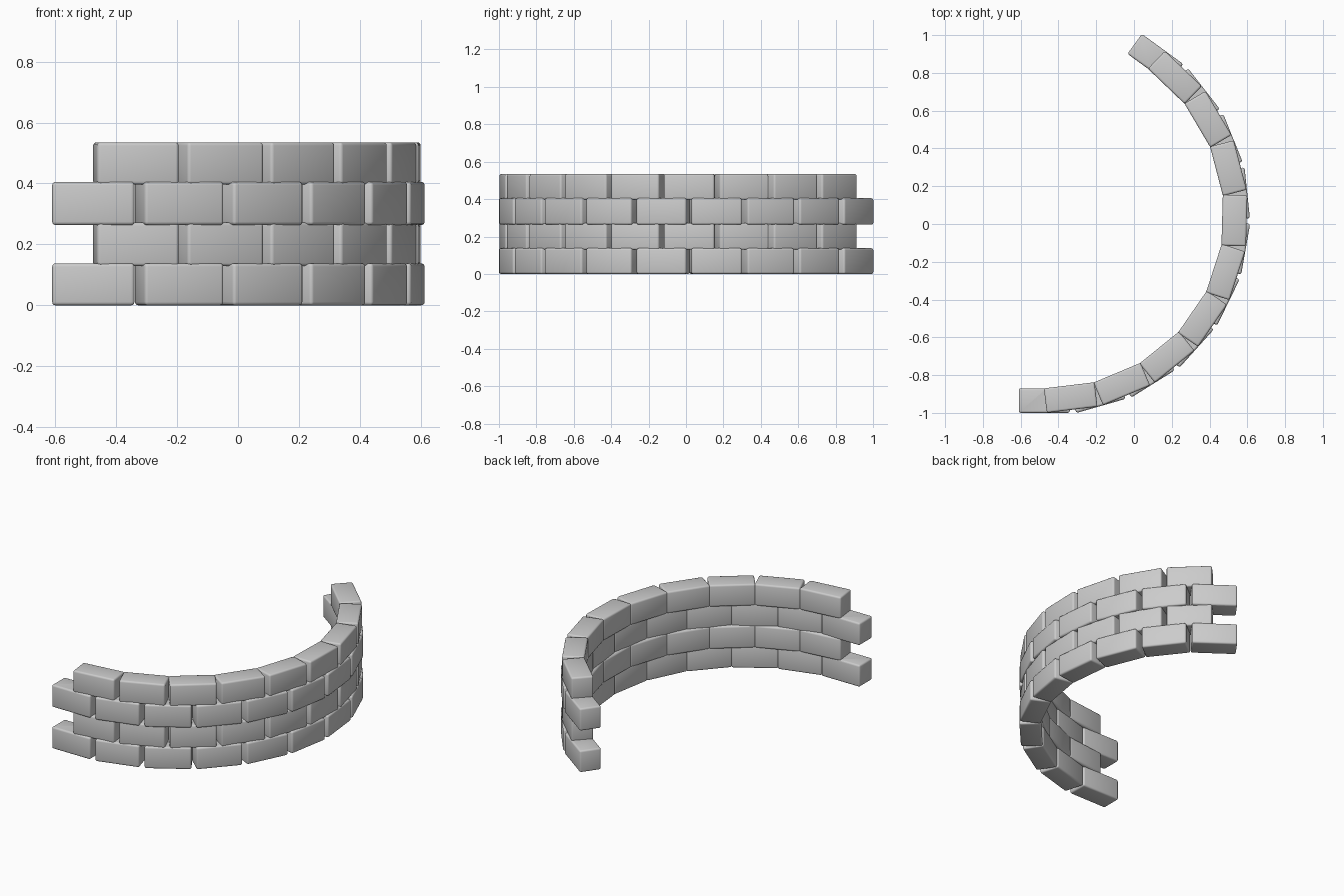
import bpy, bmesh, math
from mathutils import Vector, Matrix

if "Cube" in bpy.data.objects:
    bpy.data.objects.remove(bpy.data.objects["Cube"])

CX, CY, R_IN = -0.475, 0.065, 0.935   # centre and radius of the inner face
STEP, COUNT = 16.0, 10                # degrees per brick, bricks in the long rows
LENGTH, THICK, TOP = 0.270, 0.130, 0.535
ROW = TOP / 4


def inner_point(i):
    """Middle of the inner face of long-row brick i, with a slight mid-arc bulge."""
    a = math.radians(-90 + STEP * i)
    bump = 0.022 * math.sin(math.pi * i / (COUNT - 1))
    return Vector((CX + R_IN * math.cos(a) + 0.8 * bump,
                   CY + R_IN * math.sin(a) - 0.6 * bump))


def add_brick(bm, mid, angle, z0, z1):
    out = Vector((math.sin(angle), -math.cos(angle)))
    c = mid + out * THICK / 2
    m = (Matrix.Translation((c.x, c.y, (z0 + z1) / 2))
         @ Matrix.Rotation(angle, 4, 'Z')
         @ Matrix.Diagonal((LENGTH, THICK, z1 - z0, 1)))
    verts = bmesh.ops.create_cube(bm, size=1, matrix=m)['verts']
    edges = list({e for v in verts for e in v.link_edges})
    bmesh.ops.bevel(bm, geom=edges, offset=0.011, segments=3, profile=0.5,
                    affect='EDGES', clamp_overlap=True)


def make_rows(name, rows, short):
    bm = bmesh.new()
    for r in rows:
        z0, z1 = max(0, r * ROW - 0.004), min(TOP, (r + 1) * ROW + 0.004)
        for i in range(COUNT - short):
            if short:   # short rows span the middles of the long-row bricks
                a, b = inner_point(i), inner_point(i + 1)
                d = b - a
                add_brick(bm, (a + b) / 2, math.atan2(d.y, d.x), z0, z1)
            else:
                add_brick(bm, inner_point(i), math.radians(STEP * i), z0, z1)
    me = bpy.data.meshes.new(name)
    bm.to_mesh(me)
    bm.free()
    ob = bpy.data.objects.new(name, me)
    bpy.context.collection.objects.link(ob)
    return ob


# Long and half-offset courses
wall = make_rows("curved_brick_wall", (0, 2), 0)
offset_rows = make_rows("offset_courses", (1, 3), 1)
offset_rows.hide_render = True

# Fuse all bricks into one shell
mod = wall.modifiers.new("fuse", 'BOOLEAN')
mod.operation = 'UNION'
mod.solver = 'EXACT'
mod.use_self = True
mod.object = offset_rows
bpy.context.view_layer.objects.active = wall
wall.select_set(True)
bpy.ops.object.modifier_apply(modifier=mod.name)
bpy.data.objects.remove(offset_rows)
bpy.ops.object.shade_smooth_by_angle(angle=math.radians(35))
